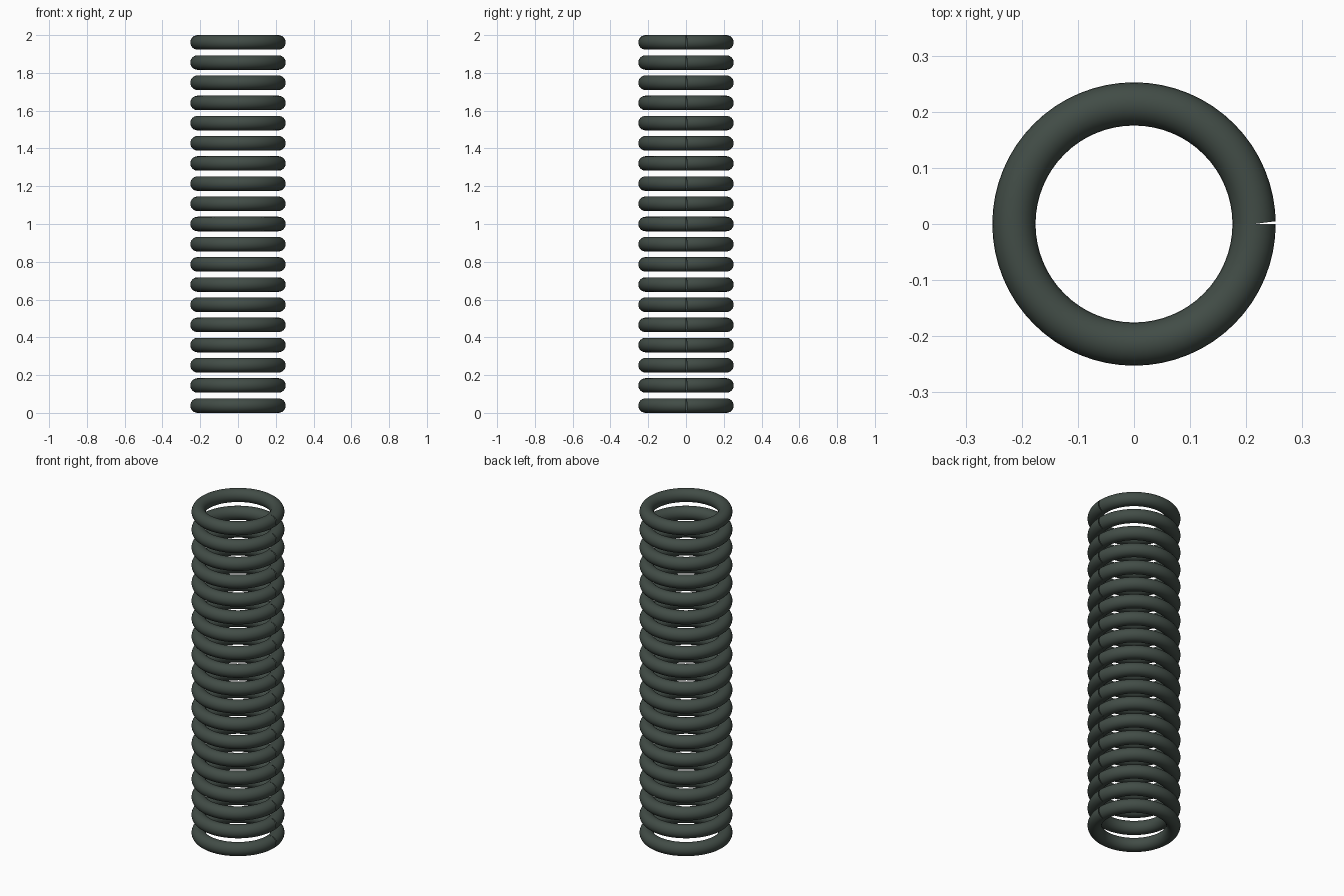
import bpy
import bmesh
from math import cos, sin, pi, tau, radians
from mathutils import Vector

RINGS = 19
RING_RADIUS = 0.214
WIRE_RADIUS = 0.0385
HEIGHT = 2.0
SEGMENTS = 64
SIDES = 24
SLIT = 0.005          # width of the joint at the outer edge

cube = bpy.data.objects.get("Cube")
if cube:
    bpy.data.objects.remove(cube)

# Dark green-grey metal
metal = bpy.data.materials.new("dark green grey")
metal.use_nodes = True
colour = (0.054, 0.073, 0.062, 1.0)
metal.diffuse_color = colour
metal.node_tree.nodes["Principled BSDF"].inputs["Base Color"].default_value = colour


def ring_mesh():
    """Round wire bent into a ring whose two ends meet at +x."""
    bm = bmesh.new()
    loops = []
    for i in range(SEGMENTS + 1):
        turn = tau * i / SEGMENTS
        loop = []
        for j in range(SIDES):
            a = tau * j / SIDES
            r = RING_RADIUS + WIRE_RADIUS * cos(a)
            v = Vector((r * cos(turn), r * sin(turn), WIRE_RADIUS * sin(a)))
            # The starting end leans away, leaving a wedge-shaped slit outside
            if i == 0:
                v.y += SLIT * max(0.0, (r - RING_RADIUS) / WIRE_RADIUS)
            loop.append(bm.verts.new(v))
        loops.append(loop)
    for a, b in zip(loops, loops[1:]):
        for j in range(SIDES):
            k = (j + 1) % SIDES
            bm.faces.new((a[j], b[j], b[k], a[k]))
    bmesh.ops.recalc_face_normals(bm, faces=bm.faces)
    for f in bm.faces:
        f.smooth = True
    mesh = bpy.data.meshes.new("coil_ring")
    bm.to_mesh(mesh)
    bm.free()
    mesh.materials.append(metal)
    return mesh


# Stack of evenly spaced coil rings sharing one mesh
mesh = ring_mesh()
spacing = (HEIGHT - 2 * WIRE_RADIUS) / (RINGS - 1)
for n in range(RINGS):
    ring = bpy.data.objects.new(f"coil_ring_{n + 1}", mesh)
    ring.location.z = WIRE_RADIUS + n * spacing
    bpy.context.collection.objects.link(ring)
